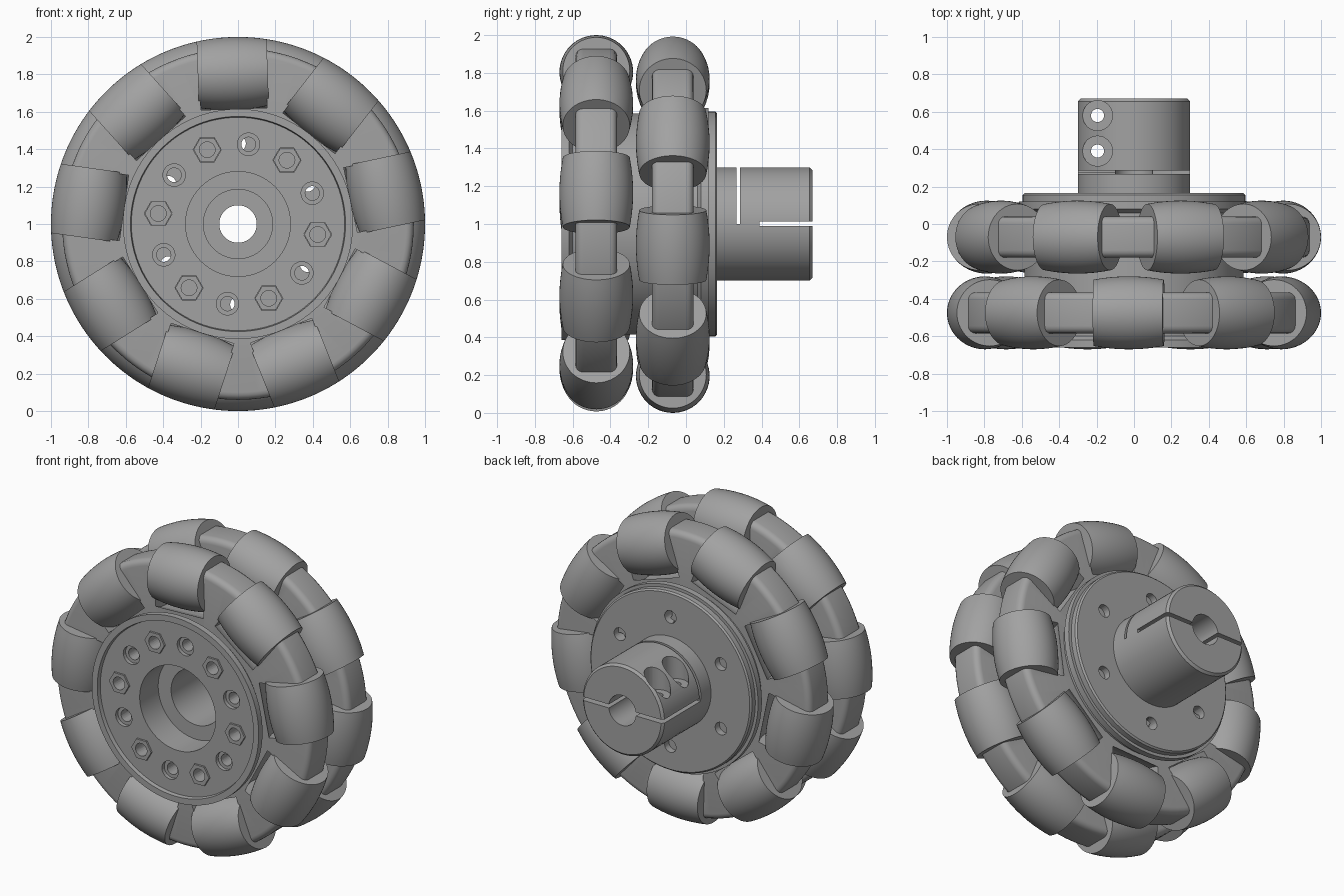
import bpy, bmesh, math
from mathutils import Matrix, Vector

if "Cube" in bpy.data.objects:
    bpy.data.objects.remove(bpy.data.objects["Cube"])

grey = bpy.data.materials.new("mid_grey")
grey.diffuse_color = (0.36, 0.36, 0.36, 1)
grey.use_nodes = True
grey.node_tree.nodes["Principled BSDF"].inputs["Base Color"].default_value = grey.diffuse_color

AXLE = Matrix.Translation((0, 0, 1)) @ Matrix.Rotation(-math.pi / 2, 4, 'X')  # local z -> world y


def lathe(bm, profile, matrix, segs=64, ring=False):
    """Revolve (radius, height) points; ring closes the section, otherwise ends are capped."""
    rows = [[bm.verts.new(matrix @ Vector((r * math.cos(t), r * math.sin(t), h)))
             for t in (2 * math.pi * i / segs for i in range(segs))] for r, h in profile]
    pairs = list(zip(rows, rows[1:])) + ([(rows[-1], rows[0])] if ring else [])
    for a, b in pairs:
        for i in range(segs):
            j = (i + 1) % segs
            bm.faces.new((a[i], a[j], b[j], b[i]))
    if not ring:
        bm.faces.new(rows[0][::-1])
        bm.faces.new(rows[-1])


def box(bm, x0, x1, y0, y1, z0, z1):
    m = Matrix.Translation(((x0 + x1) / 2, (y0 + y1) / 2, (z0 + z1) / 2))
    bmesh.ops.create_cube(bm, size=1, matrix=m @ Matrix.Diagonal((x1 - x0, y1 - y0, z1 - z0, 1)))


def finish(bm, name, smooth=True):
    bmesh.ops.recalc_face_normals(bm, faces=bm.faces[:])
    me = bpy.data.meshes.new(name)
    bm.to_mesh(me)
    bm.free()
    ob = bpy.data.objects.new(name, me)
    bpy.context.collection.objects.link(ob)
    me.materials.append(grey)
    if smooth:
        bpy.ops.object.select_all(action='DESELECT')
        ob.select_set(True)
        bpy.context.view_layer.objects.active = ob
        bpy.ops.object.shade_smooth_by_angle(angle=math.radians(30))
    return ob


def cut(target, bm, name):
    """Subtract a set of cutter solids and apply it."""
    cutter = finish(bm, name, False)
    cutter.hide_render = True
    mod = target.modifiers.new(name, 'BOOLEAN')
    mod.operation, mod.solver, mod.object = 'DIFFERENCE', 'EXACT', cutter
    mod.use_self = True
    bpy.ops.object.select_all(action='DESELECT')
    target.select_set(True)
    bpy.context.view_layer.objects.active = target
    bpy.ops.object.modifier_apply(modifier=mod.name)
    bpy.data.objects.remove(cutter)
    bpy.ops.object.shade_smooth_by_angle(angle=math.radians(30))


def polar(radius, degrees, y):
    a = math.radians(degrees)
    return Matrix.Translation((radius * math.cos(a), y, 1 + radius * math.sin(a)))


TO_Y = Matrix.Rotation(-math.pi / 2, 4, 'X')
HALF = 0.187      # half length of a roller
PITCH = 0.805     # distance of the roller axes from the axle

# Two rows of nine barrel rollers, each row on a slotted rim
for row, y, first in (("front", -0.475, 92), ("back", -0.07, 72)):
    # rim with rounded outer corners
    bm = bmesh.new()
    section = [(0.50, y - 0.11), (0.50, y + 0.11)]
    for s in (1, -1):
        arc = [(0.90 + 0.04 * math.sin(k * math.pi / 8), y + s * (0.07 + 0.04 * math.cos(k * math.pi / 8)))
               for k in range(5)]
        section += arc if s > 0 else arc[::-1]
    lathe(bm, section, AXLE, 108, True)
    rim = finish(bm, row + "_rim")
    pockets = bmesh.new()
    for n in range(9):
        ang = first + 40 * n
        m = polar(PITCH, ang, y) @ Matrix.Rotation(-math.radians(ang), 4, 'Y')
        lathe(pockets, [(0.22, -HALF + 0.01), (0.22, HALF - 0.01)], m, 32)
        # barrel follows the wheel's outer circle
        bm = bmesh.new()
        hs = [HALF * k / 6 for k in range(-6, 7)]
        lathe(bm, [(math.sqrt(1 - h * h) - PITCH, h) for h in hs], m, 56)
        finish(bm, f"{row}_roller_{n + 1}")
    cut(rim, pockets, "roller_pockets")

# Wheel hub: lipped face, wide stepped bore
bm = bmesh.new()
lathe(bm, [(0.28, -0.635), (0.57, -0.635), (0.575, -0.66), (0.615, -0.66), (0.615, -0.62), (0.585, -0.60),
           (0.585, 0.06), (0.615, 0.08), (0.615, 0.12), (0.185, 0.12), (0.185, -0.44), (0.28, -0.44)],
      AXLE, 96, True)
hub = finish(bm, "wheel_hub")
holes = bmesh.new()
for k in range(12):
    m = polar(0.43, 82.5 - 30 * k, 0) @ TO_Y
    if k % 2:   # hexagonal nut pockets
        lathe(holes, [(0.075, -0.70), (0.075, -0.61)], m, 6)
        lathe(holes, [(0.042, -0.65), (0.042, -0.50)], m, 24)
    else:       # round counterbored through holes
        lathe(holes, [(0.06, -0.70), (0.06, -0.61), (0.038, -0.61), (0.038, 0.20)], m, 28)
cut(hub, holes, "bolt_holes")

# Hex nuts seated in their pockets
for k in range(1, 12, 2):
    bm = bmesh.new()
    m = polar(0.43, 82.5 - 30 * k, 0) @ TO_Y
    lathe(bm, [(0.073, -0.645), (0.073, -0.605)], m, 6)
    nut = finish(bm, f"hex_nut_{k // 2 + 1}", False)
    bore = bmesh.new()
    lathe(bore, [(0.042, -0.70), (0.042, -0.55)], m, 24)
    cut(nut, bore, "nut_bore")

# Shaft clamp: flange plate and split collar on the back
bm = bmesh.new()
lathe(bm, [(0.10, 0.09), (0.585, 0.09), (0.595, 0.10), (0.595, 0.155), (0.585, 0.165), (0.30, 0.165),
           (0.30, 0.655), (0.285, 0.67), (0.10, 0.67)], AXLE, 80, True)
clamp = finish(bm, "shaft_clamp")
slots = bmesh.new()
for k in range(6):   # flange bolt holes
    lathe(slots, [(0.042, 0.0), (0.042, 0.3)], polar(0.43, 90 + 60 * k, 0) @ TO_Y, 28)
for y in (0.39, 0.58):   # clamp screw holes with counterbores
    lathe(slots, [(0.035, 0.6), (0.035, 1.12), (0.08, 1.12), (0.08, 1.4)], Matrix.Translation((-0.195, y, 0)), 32)
cut(clamp, slots, "clamp_holes")
slots = bmesh.new()
box(slots, -0.4, 0.4, 0.268, 0.286, 1.0, 1.4)    # cross slit
box(slots, -0.4, 0.0, 0.275, 0.8, 0.99, 1.014)   # lengthwise slit
box(slots, -0.01, 0.4, 0.39, 0.8, 0.99, 1.014)   # shorter slit on the hinge side
cut(clamp, slots, "clamp_slits")
